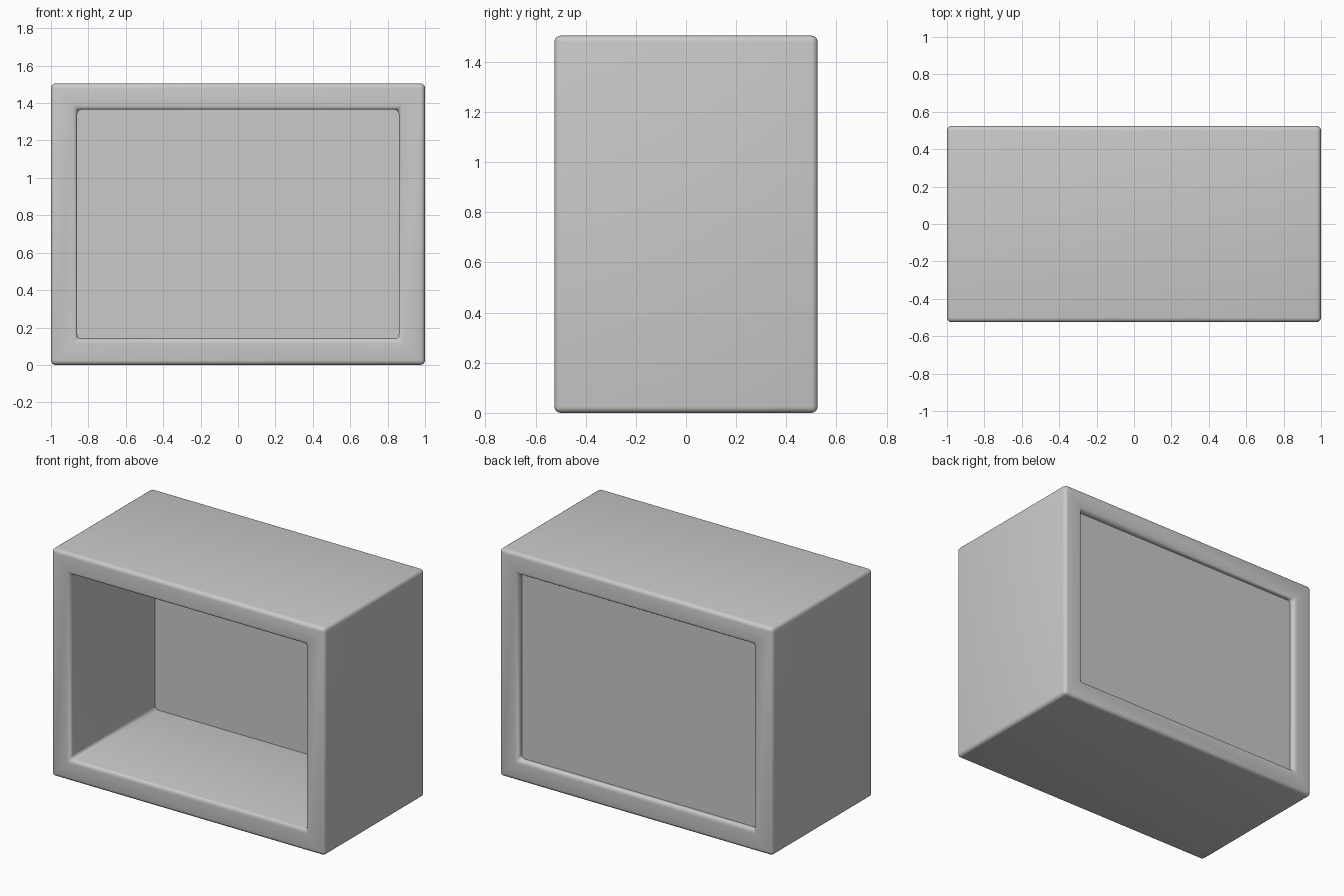
import bpy, bmesh

if "Cube" in bpy.data.objects:
    bpy.data.objects.remove(bpy.data.objects["Cube"])

# single warm grey
grey = bpy.data.materials.new("light grey")
grey.diffuse_color = (0.6, 0.59, 0.58, 1)
grey.use_nodes = True
grey.node_tree.nodes["Principled BSDF"].inputs["Base Color"].default_value = grey.diffuse_color


def make_object(name, bm):
    bmesh.ops.recalc_face_normals(bm, faces=bm.faces)
    mesh = bpy.data.meshes.new(name)
    bm.to_mesh(mesh)
    bm.free()
    obj = bpy.data.objects.new(name, mesh)
    bpy.context.collection.objects.link(obj)
    mesh.materials.append(grey)
    return obj


def rectangle(bm, half_width, z0, z1, y):
    return [bm.verts.new((x, y, z)) for x, z in
            ((-half_width, z0), (half_width, z0), (half_width, z1), (-half_width, z1))]


# Open frame: four rectangular loops joined into a tube with thick walls
HALF_DEPTH, HEIGHT, WALL = 0.525, 1.505, 0.14
bm = bmesh.new()
loops = [rectangle(bm, 1.0, 0, HEIGHT, -HALF_DEPTH),
         rectangle(bm, 1.0, 0, HEIGHT, HALF_DEPTH),
         rectangle(bm, 1 - WALL, WALL, HEIGHT - WALL, HALF_DEPTH),
         rectangle(bm, 1 - WALL, WALL, HEIGHT - WALL, -HALF_DEPTH)]
for k in range(4):
    a, b = loops[k], loops[(k + 1) % 4]
    for i in range(4):
        j = (i + 1) % 4
        bm.faces.new((a[i], a[j], b[j], b[i]))
frame = make_object("cabinet_frame", bm)
for poly in frame.data.polygons:
    poly.use_smooth = True
bevel = frame.modifiers.new("soft_edges", 'BEVEL')
bevel.width = 0.025
bevel.segments = 4

# Back panel, slightly recessed; its edges are buried in the frame walls
bm = bmesh.new()
front = rectangle(bm, 0.9, 0.1, HEIGHT - 0.1, 0.36)
back = rectangle(bm, 0.9, 0.1, HEIGHT - 0.1, 0.487)
bm.faces.new(front)
bm.faces.new(back)
for i in range(4):
    j = (i + 1) % 4
    bm.faces.new((front[i], front[j], back[j], back[i]))
make_object("back_panel", bm)
